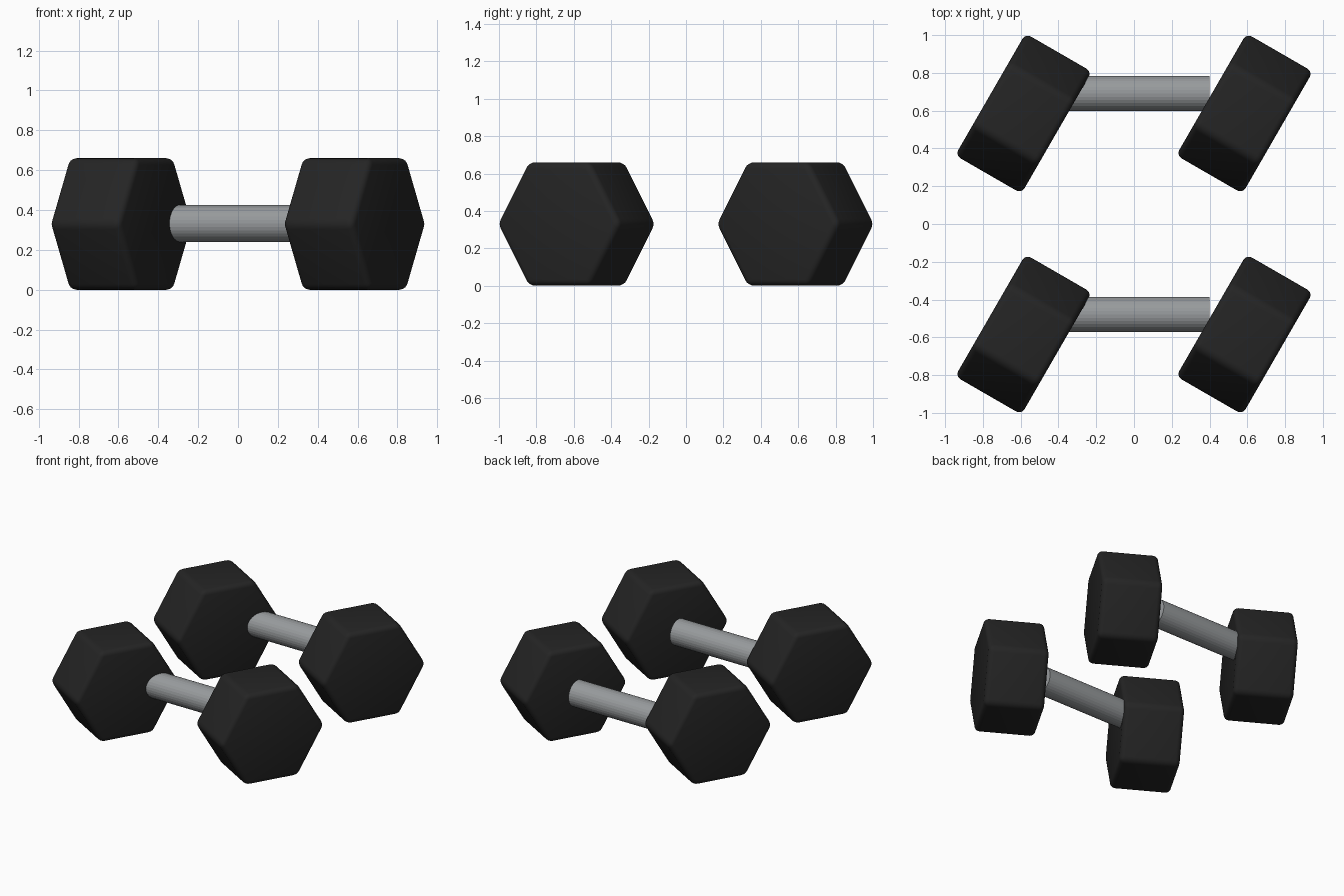
import bpy
import math

if "Cube" in bpy.data.objects:
    bpy.data.objects.remove(bpy.data.objects["Cube"], do_unlink=True)

HEAD_R, HEAD_T, BEVEL = 0.381, 0.405, 0.033
MID_Z = 0.33
YAW = math.radians(-30)


def material(name, rgb):
    mat = bpy.data.materials.new(name)
    mat.use_nodes = True
    color = (*rgb, 1)
    mat.diffuse_color = color
    mat.node_tree.nodes["Principled BSDF"].inputs["Base Color"].default_value = color
    return mat


rubber = material("black rubber", (0.018, 0.018, 0.018))
steel = material("grey steel", (0.31, 0.325, 0.335))


def prism(name, sides, radius, length, location, yaw, mat):
    """Prism lying along x, with a corner pointing sideways."""
    bpy.ops.mesh.primitive_cylinder_add(vertices=sides, radius=radius, depth=length)
    obj = bpy.context.object
    obj.name = name
    # Blender puts the first corner on local y, which stays horizontal here
    obj.rotation_euler = (0, math.pi / 2, 0)
    bpy.ops.object.transform_apply(location=False, rotation=True, scale=False)
    obj.rotation_euler.z = yaw
    obj.location = location
    obj.data.materials.append(mat)
    return obj


for place, y in (("front", -0.585), ("back", 0.585)):
    # Hexagonal weights with rounded edges
    for side, x in (("right", -0.585), ("left", 0.585)):
        head = prism(f"{place}_{side}_weight", 6, HEAD_R, HEAD_T,
                     (x, y, MID_Z), YAW, rubber)
        bevel = head.modifiers.new("rounded_edges", "BEVEL")
        bevel.width = BEVEL
        bevel.segments = 4
        bevel.limit_method = "ANGLE"
        bevel.angle_limit = math.radians(30)
        bpy.ops.object.modifier_apply(modifier=bevel.name)
        bpy.ops.object.shade_smooth_by_angle(angle=math.radians(30))

    # Straight bar, set toward the back of the weights
    prism(f"{place}_handle", 32, 0.093, 0.8, (0, y + 0.106, MID_Z + 0.003), 0, steel)
